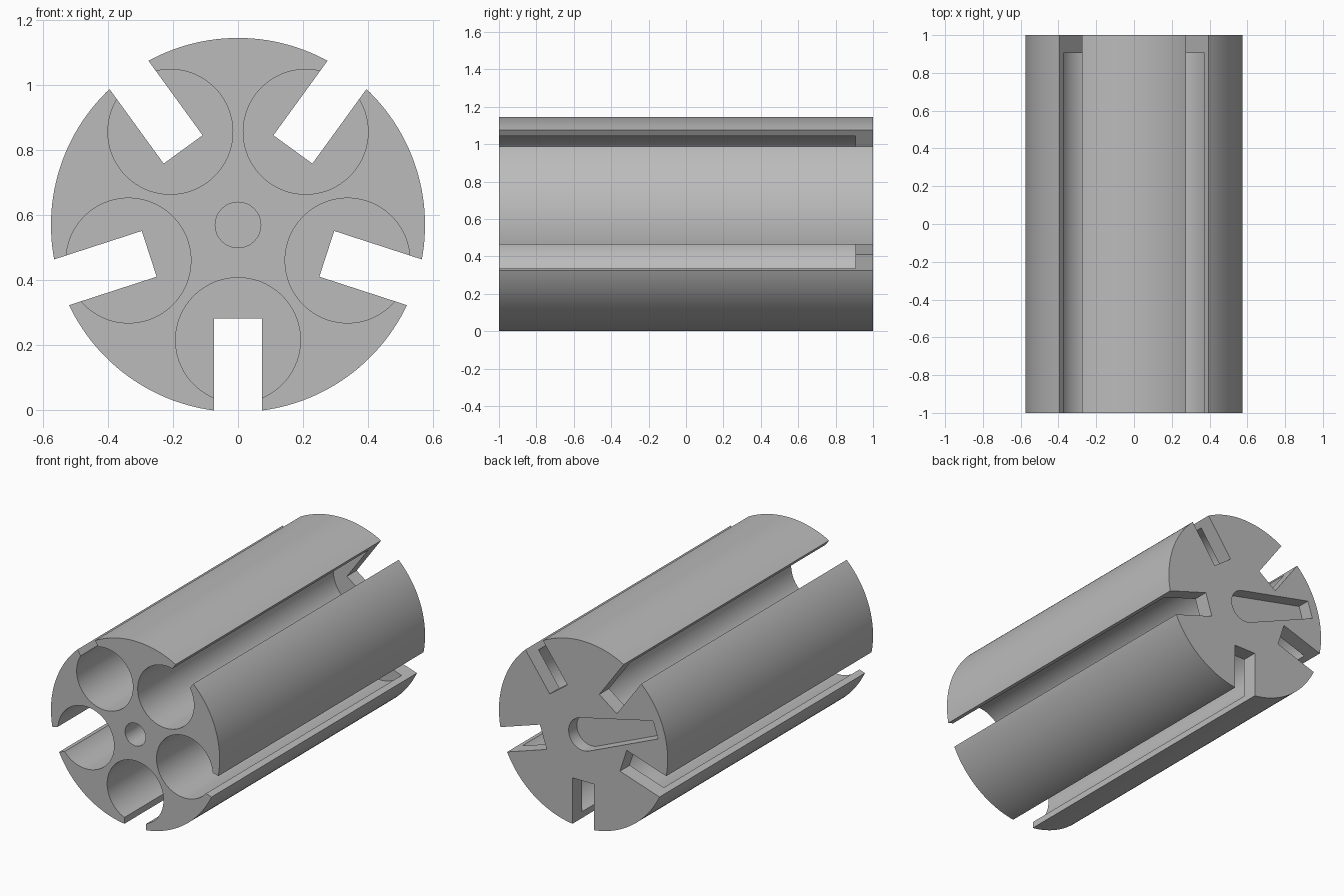
import bpy, bmesh
from math import cos, sin, pi, radians
from mathutils import Matrix, Vector

if "Cube" in bpy.data.objects:
    bpy.data.objects.remove(bpy.data.objects["Cube"], do_unlink=True)

RADIUS, AXIS_Z = 0.575, 0.57
FRONT, BACK, BORE_END = -1.0, 1.0, 0.905

grey = bpy.data.materials.new("plain grey")
grey.use_nodes = True
grey.diffuse_color = (0.5, 0.5, 0.5, 1)
grey.node_tree.nodes["Principled BSDF"].inputs["Base Color"].default_value = (0.5, 0.5, 0.5, 1)


def arc(radius, start, end, steps):
    """Points on an arc around the drum axis, angles in degrees."""
    return [(radius * cos(radians(start + (end - start) * i / steps)),
             radius * sin(radians(start + (end - start) * i / steps))) for i in range(steps + 1)]


def circle(radius, sides, offset=0):
    return [(x + offset, z) for x, z in arc(radius, 0, 360, sides)[:-1]]


def prism(name, profile, y0, y1, turn=0):
    """Extrude an x-z profile along y after turning it about the drum axis."""
    bm = bmesh.new()
    face = bm.faces.new([bm.verts.new((x, y0, z)) for x, z in profile])
    ext = bmesh.ops.extrude_face_region(bm, geom=[face])
    moved = [v for v in ext["geom"] if isinstance(v, bmesh.types.BMVert)]
    bmesh.ops.translate(bm, verts=moved, vec=(0, y1 - y0, 0))
    bmesh.ops.recalc_face_normals(bm, faces=bm.faces)
    spin = Matrix.Rotation(-radians(turn), 4, 'Y')
    bmesh.ops.transform(bm, matrix=Matrix.Translation((0, 0, AXIS_Z)) @ spin, verts=bm.verts)
    mesh = bpy.data.meshes.new(name)
    bm.to_mesh(mesh)
    bm.free()
    mesh.materials.append(grey)
    obj = bpy.data.objects.new(name, mesh)
    bpy.context.collection.objects.link(obj)
    return obj


def cut(body, cutter):
    """Subtract a cutter from the body and discard it."""
    cutter.hide_render = True
    mod = body.modifiers.new("cut", 'BOOLEAN')
    mod.operation, mod.solver, mod.object = 'DIFFERENCE', 'EXACT', cutter
    bpy.context.view_layer.objects.active = body
    bpy.ops.object.modifier_apply(modifier=mod.name)
    bpy.data.objects.remove(cutter, do_unlink=True)


# Solid drum
drum = prism("slotted_drum", circle(RADIUS, 160), FRONT, BACK)

# Five blind bores from the front, each opened by a full-length radial slot
slot = [(0.287, -0.074), (0.8, -0.074), (0.8, 0.074), (0.287, 0.074)]
for i in range(5):
    angle = -90 + 72 * i
    cut(drum, prism("bore_cutter", circle(0.192, 72, 0.354), FRONT - 0.1, BORE_END, angle))
    cut(drum, prism("slot_cutter", slot, FRONT - 0.2, BACK + 0.2, angle))

# Blind axle hole in the front
cut(drum, prism("axle_hole_cutter", circle(0.07, 48), FRONT - 0.1, 0.85))

# Shallow tapered pointer recess in the back
pointer = arc(0.1, 84, 276, 32) + [(0.518, -0.054), (0.518, 0.054)]
cut(drum, prism("pointer_cutter", pointer, 0.92, BACK + 0.1, 162))

# Smooth walls with crisp edges
bpy.ops.object.select_all(action='DESELECT')
drum.select_set(True)
bpy.context.view_layer.objects.active = drum
bpy.ops.object.shade_smooth_by_angle(angle=radians(30))
